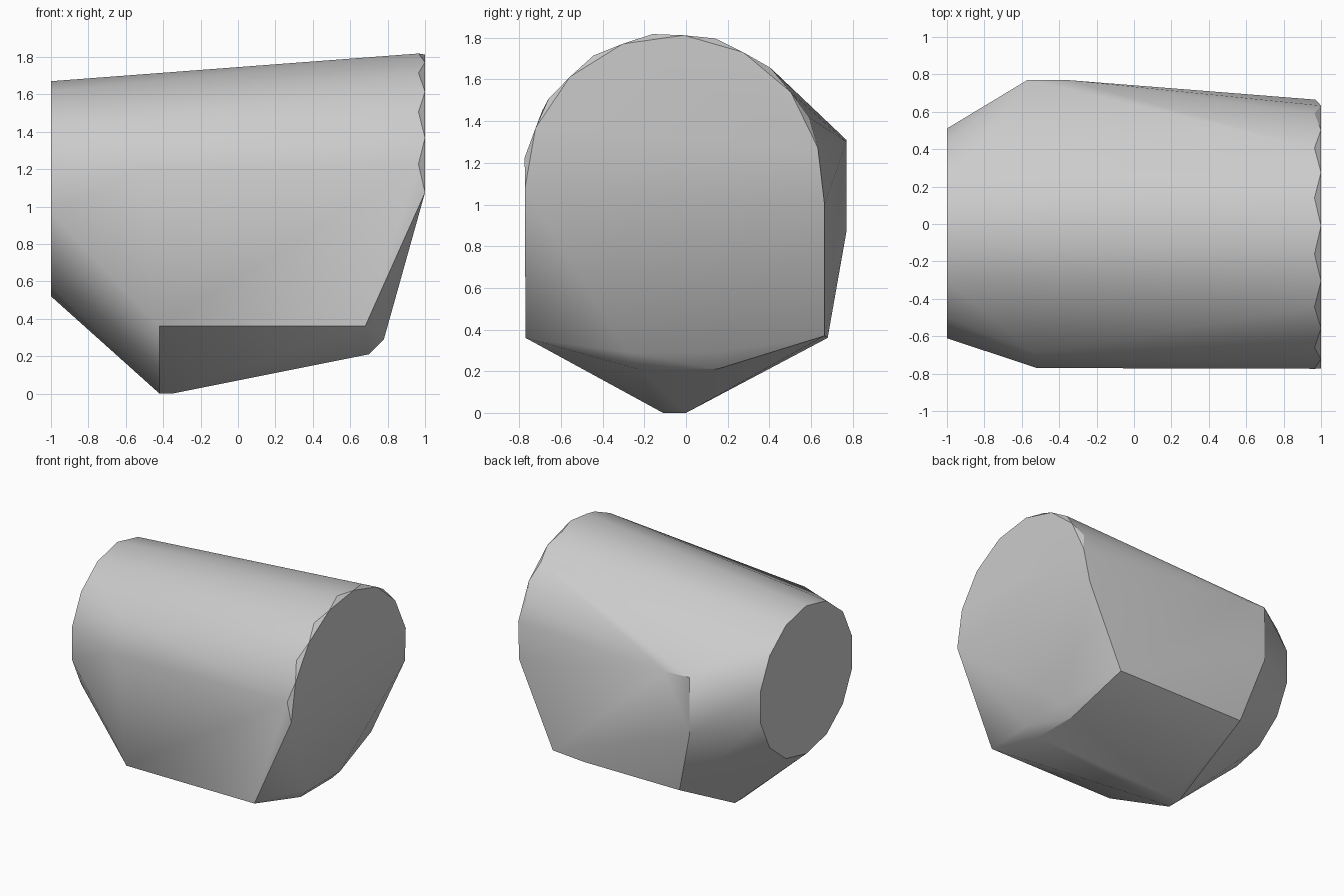
import bpy
import bmesh
from math import cos, sin, radians

cube = bpy.data.objects.get("Cube")
if cube:
    bpy.data.objects.remove(cube, do_unlink=True)


def material(name, color):
    mat = bpy.data.materials.new(name)
    mat.use_nodes = True
    mat.diffuse_color = color
    mat.node_tree.nodes["Principled BSDF"].inputs["Base Color"].default_value = color
    return mat


def arc_point(x, center_y, center_z, radius, degrees):
    angle = radians(degrees)
    return (x, center_y + radius * cos(angle), center_z + radius * sin(angle))


def convex_solid(name, points, mat):
    """Wrap a set of control points in a convex skin."""
    bm = bmesh.new()
    for point in points:
        bm.verts.new(point)
    hull = bmesh.ops.convex_hull(bm, input=bm.verts[:])
    unused = [v for v in bm.verts if not v.link_faces]
    bmesh.ops.delete(bm, geom=unused, context="VERTS")
    bmesh.ops.dissolve_limit(bm, angle_limit=radians(0.5), verts=bm.verts[:], edges=bm.edges[:])
    bmesh.ops.recalc_face_normals(bm, faces=bm.faces[:])
    mesh = bpy.data.meshes.new(name)
    bm.to_mesh(mesh)
    bm.free()
    mesh.materials.append(mat)
    obj = bpy.data.objects.new(name, mesh)
    bpy.context.collection.objects.link(obj)
    return obj


# Narrow round end
points = [arc_point(-1, -0.05, 1.095, 0.575, 90 + i * 360 / 14) for i in range(14)]

# Wide domed end, with its rim alternating between two depths
for i in range(15):
    x, radius = (0.965, 0.725) if i % 2 else (1, 0.714)
    points.append(arc_point(x, -0.06, 1.1, radius, 182 - 12 * i))

# Lower edges of the wide end
points += [(0.97, -0.77, 1.02), (0.97, 0.665, 1.0)]
points += [(0.78, y, 0.29) for y in (-0.28, 0.14)]
points += [(0.7, y, 0.21) for y in (-0.23, 0.15)]

# Front wall
points += [(-0.42, -0.77, 0.36), (0.68, -0.77, 0.36)]
points += [(-0.52, -0.77, 1.2), (-0.54, -0.69, 1.45)]

# Back wall
points += [(-0.57, 0.77, z) for z in (0.87, 1.31)]
points += [(-0.36, 0.77, 1.3), (-0.42, 0.68, 0.36)]
points += [(0.4, 0.68, 0.36), (0.68, 0.665, 0.37)]

# Keel
points += [(x, y, 0) for x in (-0.42, -0.35) for y in (-0.11, 0)]

grey = material("light grey", (0.6, 0.6, 0.6, 1))
body = convex_solid("faceted_body", points, grey)

# Soft shading across the shallow facets, crisp elsewhere
bpy.ops.object.select_all(action="DESELECT")
body.select_set(True)
bpy.context.view_layer.objects.active = body
bpy.ops.object.shade_smooth_by_angle(angle=radians(30))
